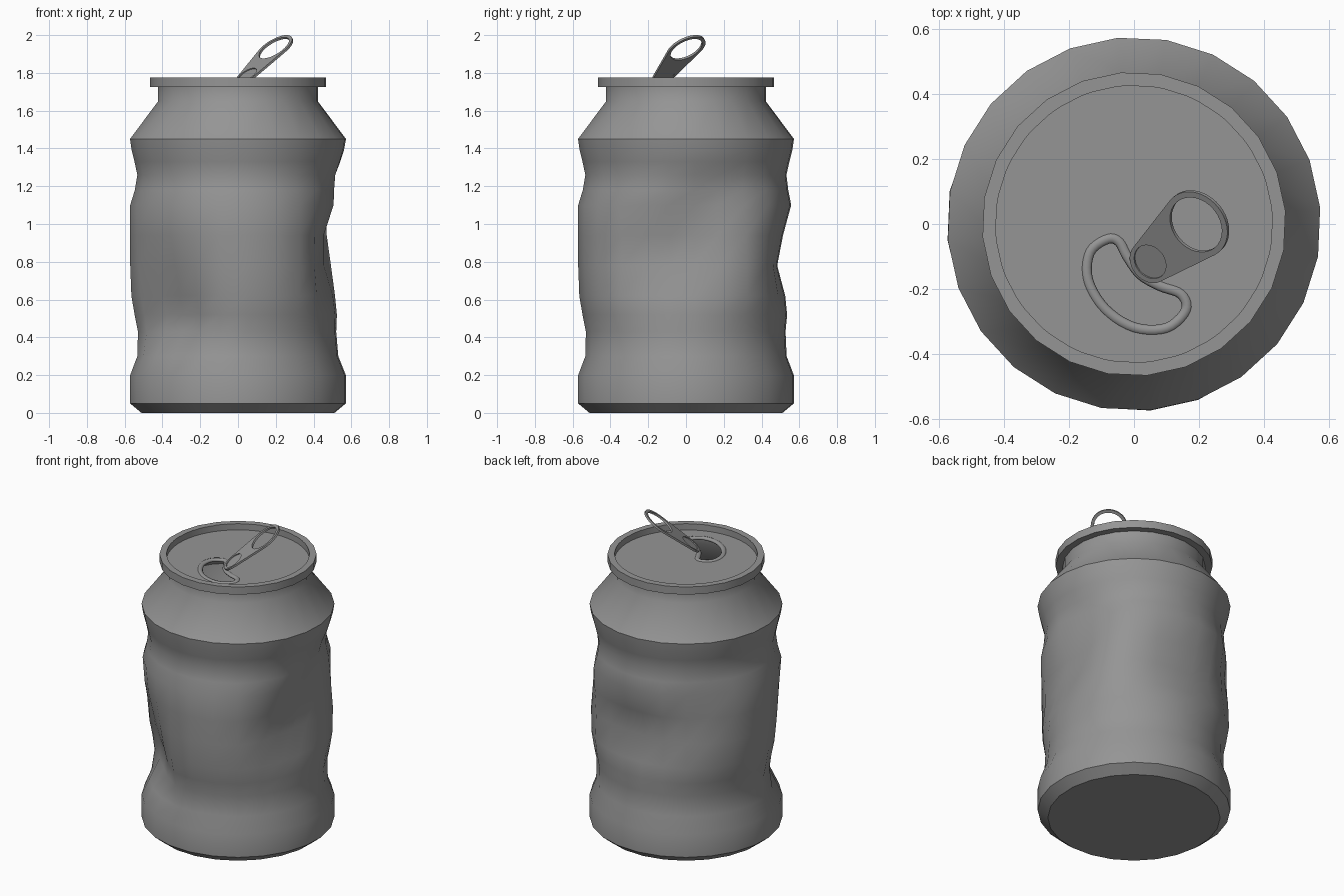
import bpy, bmesh, math
from mathutils import Matrix, Vector

cube = bpy.data.objects.get("Cube")
if cube:
    bpy.data.objects.remove(cube, do_unlink=True)

SIDES = 24
TURN = math.radians(5)
LID_Z = 1.735

metal = bpy.data.materials.new("grey_metal")
metal.use_nodes = True
metal.diffuse_color = (0.3, 0.3, 0.3, 1)
metal.node_tree.nodes["Principled BSDF"].inputs["Base Color"].default_value = (0.3, 0.3, 0.3, 1)


def finish(bm, name, angle=39):
    bmesh.ops.recalc_face_normals(bm, faces=bm.faces)
    mesh = bpy.data.meshes.new(name)
    bm.to_mesh(mesh)
    bm.free()
    obj = bpy.data.objects.new(name, mesh)
    bpy.context.collection.objects.link(obj)
    mesh.materials.append(metal)
    bpy.ops.object.select_all(action='DESELECT')
    obj.select_set(True)
    bpy.context.view_layer.objects.active = obj
    bpy.ops.object.shade_smooth_by_angle(angle=math.radians(angle))
    return obj


def ring(bm, radius, z, dent=None, sides=SIDES):
    verts = []
    for i in range(sides):
        a = TURN + math.tau * i / sides
        r = radius - (dent(a, z) if dent else 0)
        verts.append(bm.verts.new((r * math.cos(a), r * math.sin(a), z)))
    return verts


def bridge(bm, a, b):
    n = len(a)
    for i in range(n):
        j = (i + 1) % n
        bm.faces.new((a[i], a[j], b[j], b[i]))


def lathe(bm, profile, dent=None, sides=SIDES):
    rings = [ring(bm, r, z, dent, sides) for r, z in profile]
    for a, b in zip(rings, rings[1:]):
        bridge(bm, a, b)
    return rings


# Crumpled places: angle, height, depth, half width, reach down, reach up
DENTS = [(-10, 0.86, 0.12, 31, 0.28, 0.25),
         (16, 1.10, 0.06, 22, 0.20, 0.14),
         (88, 0.80, 0.09, 33, 0.20, 0.22),
         (227, 0.50, 0.10, 24, 0.13, 0.36),
         (135, 1.00, 0.04, 15, 0.20, 0.15)]


def crumple(a, z):
    if z < 0.25 or z > 1.4:
        return 0
    total = 0
    for angle, height, depth, width, down, up in DENTS:
        da = abs((math.degrees(a) - angle + 180) % 360 - 180) / width
        dz = abs(z - height) / (up if z > height else down)
        total += depth * math.exp(-da ** 3 - dz ** 2)
    return total


# Can body with closed bottom
bm = bmesh.new()
rings = lathe(bm, [(0.513, 0), (0.573, 0.05), (0.573, 0.2), (0.535, 0.3), (0.532, 0.43),
                   (0.55, 0.52), (0.567, 0.62), (0.573, 0.78), (0.575, 0.94),
                   (0.573, 1.1), (0.548, 1.18), (0.535, 1.26), (0.55, 1.33),
                   (0.565, 1.39), (0.574, 1.45), (0.424, 1.65), (0.424, 1.725)], crumple)
bm.faces.new(rings[0])
finish(bm, "can_body")

# Rim around the top: faceted outside, rounder inside
bm = bmesh.new()
lathe(bm, [(0.415, 1.725), (0.467, 1.725), (0.467, 1.775), (0.427, 1.775)])
finish(bm, "rim")
bm = bmesh.new()
lathe(bm, [(0.432, 1.7755), (0.425, 1.7755), (0.425, LID_Z)], sides=72)
finish(bm, "rim_inner_wall")

# Mouth outline, smoothed from a few control points
MOUTH = [(-0.08, -0.045), (-0.135, -0.085), (-0.142, -0.17), (-0.09, -0.26),
         (0.0, -0.318), (0.10, -0.32), (0.16, -0.265), (0.145, -0.215),
         (0.08, -0.19), (0.02, -0.155), (-0.02, -0.10), (-0.045, -0.055)]


def smooth_loop(points, steps=5):
    pts = [Vector(p) for p in points]
    n = len(pts)
    out = []
    for i in range(n):
        a, b, c, d = (pts[(i + k) % n] for k in (-1, 0, 1, 2))
        for s in range(steps):
            t = s / steps
            out.append(b + 0.5 * t * (c - a + t * (2 * a - 5 * b + 4 * c - d
                                                  + t * (3 * (b - c) + d - a))))
    return out


outline = smooth_loop(MOUTH)

# Lid with the open mouth
bm = bmesh.new()
edges = []
hole = [bm.verts.new((p.x, p.y, LID_Z)) for p in outline]
for loop in (ring(bm, 0.426, LID_Z, sides=72), hole):
    edges += [bm.edges.new((loop[i - 1], loop[i])) for i in range(len(loop))]
bmesh.ops.triangle_fill(bm, use_beauty=True, use_dissolve=False, edges=edges)
lid = finish(bm, "lid")
if lid.data.polygons[0].normal.z < 0:
    lid.data.flip_normals()

# Rolled lip around the mouth
bm = bmesh.new()
lip = []
for i, p in enumerate(outline):
    along = (outline[(i + 1) % len(outline)] - outline[i - 1]).normalized()
    side = Vector((along.y, -along.x))
    section = []
    for k in range(8):
        a = math.tau * k / 8
        q = p + side * 0.016 * math.cos(a)
        section.append(bm.verts.new((q.x, q.y, LID_Z - 0.004 + 0.011 * math.sin(a))))
    lip.append(section)
for i in range(len(lip)):
    bridge(bm, lip[i - 1], lip[i])
finish(bm, "mouth_lip", 70)

# Pull tab: tapered plate lying along local x, ring end at the origin
REACH, BIG, SMALL, THICK = 0.235, 0.110, 0.068, 0.012


def arc(cx, radius, start, end, n):
    return [(cx + radius * math.cos(start + (end - start) * i / n),
             radius * math.sin(start + (end - start) * i / n)) for i in range(n + 1)]


lean = math.acos((BIG - SMALL) / REACH)
tab_outline = (arc(0, BIG, lean - math.pi, math.pi - lean, 24)
               + arc(-REACH, SMALL, math.pi - lean, math.pi + lean, 14))
tab_holes = [arc(0, 0.091, 0, math.tau, 32)[:-1],
             arc(-REACH + 0.005, 0.056, 0, math.tau, 24)[:-1]]
place = (Matrix.Translation((0.193, 0.0, 1.928))
         @ Matrix.Rotation(math.radians(39), 4, 'Z')
         @ Matrix.Rotation(math.radians(-38), 4, 'Y'))

bm = bmesh.new()
edges = []
for loop in [tab_outline] + tab_holes:
    vs = [bm.verts.new((x, y, -THICK / 2)) for x, y in loop]
    edges += [bm.edges.new((vs[i - 1], vs[i])) for i in range(len(vs))]
bmesh.ops.triangle_fill(bm, use_beauty=True, use_dissolve=False, edges=edges)
geom = bmesh.ops.extrude_face_region(bm, geom=bm.faces[:])["geom"]
bmesh.ops.translate(bm, vec=(0, 0, THICK),
                    verts=[g for g in geom if isinstance(g, bmesh.types.BMVert)])
bm.transform(place)
finish(bm, "pull_tab", 40)

# Sunken rivet disc in the tab
bm = bmesh.new()
bmesh.ops.create_cone(bm, cap_ends=True, segments=24, radius1=0.057, radius2=0.057, depth=0.005)
bm.transform(place @ Matrix.Translation((-REACH + 0.005, 0, -0.002)))
finish(bm, "tab_rivet", 40)
